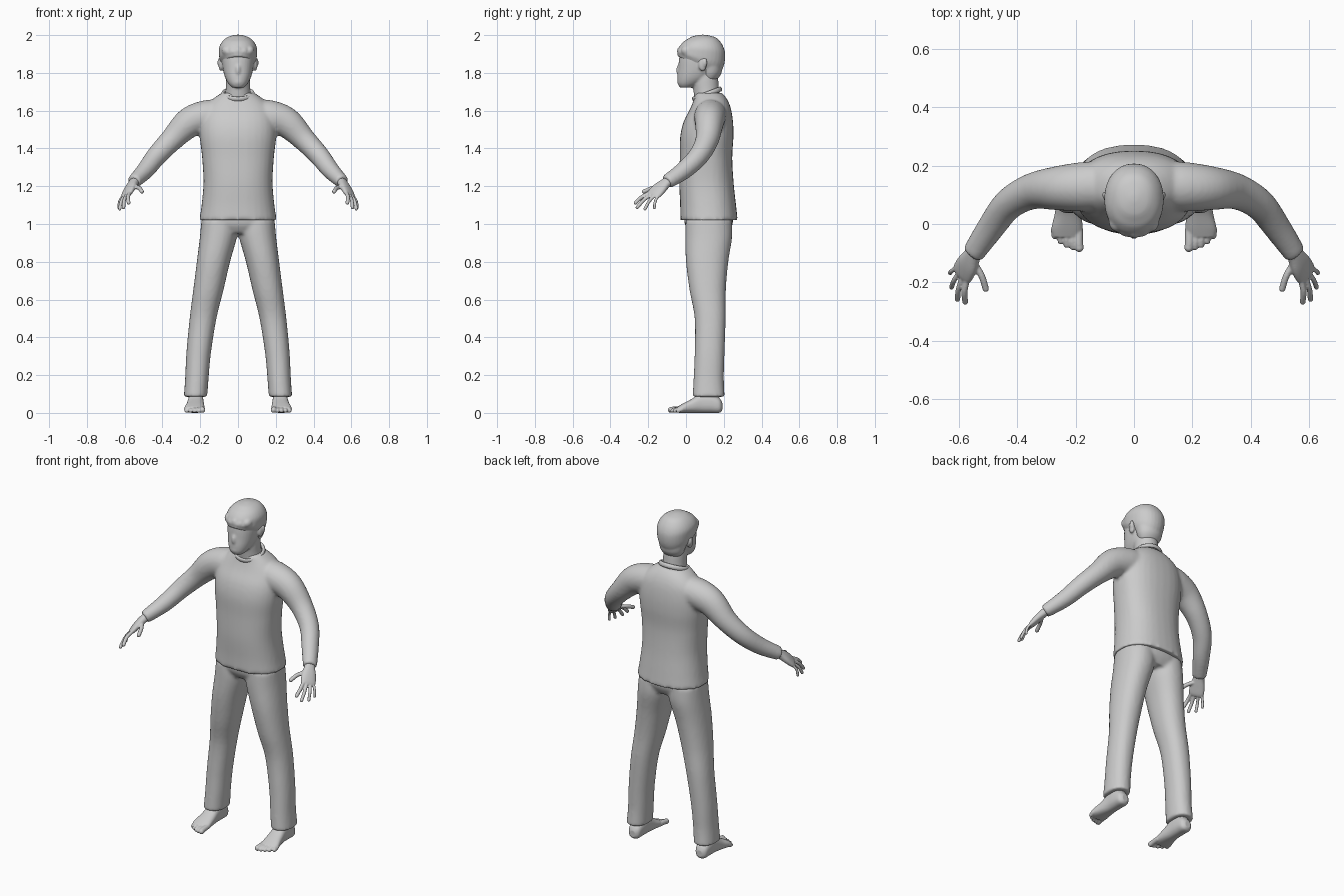
import bpy
import bmesh
import math
from mathutils import Vector, Matrix

old = bpy.data.objects.get("Cube")
if old:
    bpy.data.objects.remove(old, do_unlink=True)

grey = bpy.data.materials.new("plain grey")
grey.use_nodes = True
grey.diffuse_color = (0.6, 0.6, 0.6, 1)
grey.node_tree.nodes["Principled BSDF"].inputs["Base Color"].default_value = (0.6, 0.6, 0.6, 1)

UP = Vector((0, 0, 1))
RIGHT = Vector((1, 0, 0))


def spline(rows, t):
    """Catmull-Rom value along a list of equal-length rows."""
    i = min(int(t), len(rows) - 2)
    f = t - i
    a, b, c, d = (rows[min(max(i + k, 0), len(rows) - 1)] for k in (-1, 0, 1, 2))
    return [q + 0.5 * f * (r - p + f * (2 * p - 5 * q + 4 * r - s + f * (3 * (q - r) + s - p)))
            for p, q, r, s in zip(a, b, c, d)]


def loft(bm, rows, side=RIGHT, normal=None, power=2.0, flip=1, steps=5, sides=32):
    """Skin rings given as (x, y, z, half width, half depth)."""
    rings = []
    count = (len(rows) - 1) * steps
    for n in range(count + 1):
        x, y, z, w, d = spline(rows, n / steps)
        if normal is None:
            before = Vector(spline(rows, max(n - 1, 0) / steps)[:3])
            after = Vector(spline(rows, min(n + 1, count) / steps)[:3])
            axis = (after - before).normalized()
        else:
            axis = normal
        u = (side - axis * side.dot(axis)).normalized()
        v = axis.cross(u)
        ring = []
        for k in range(sides):
            ang = math.tau * k / sides
            c, s = math.cos(ang), math.sin(ang)
            p = Vector((x, y, z))
            p += u * math.copysign(abs(c) ** (2 / power), c) * w
            p += v * math.copysign(abs(s) ** (2 / power), s) * d
            p.x *= flip
            ring.append(bm.verts.new(p))
        rings.append(ring)
    for a, b in zip(rings, rings[1:]):
        for k in range(sides):
            j = (k + 1) % sides
            bm.faces.new((a[k], a[j], b[j], b[k]))
    bm.faces.new(rings[0])
    bm.faces.new(rings[-1])


def ball(bm, centre, size):
    m = Matrix.Translation(centre) @ Matrix.Diagonal((*size, 1))
    bmesh.ops.create_uvsphere(bm, u_segments=24, v_segments=16, radius=1, matrix=m)


def finger(bm, points, radius, flip):
    rows = [(*p, radius, radius) for p in points]
    loft(bm, rows, side=Vector((0.6, 0.7, 0.2)), flip=flip, sides=12)
    for p in (points[0], points[-1]):
        ball(bm, (p[0] * flip, p[1], p[2]), [radius] * 3)


def finish(name, bm, voxel=None, relax=4):
    """Turn the shells into one smooth, blended object."""
    bmesh.ops.recalc_face_normals(bm, faces=bm.faces)
    for f in bm.faces:
        f.smooth = True
    mesh = bpy.data.meshes.new(name)
    bm.to_mesh(mesh)
    bm.free()
    mesh.materials.append(grey)
    ob = bpy.data.objects.new(name, mesh)
    bpy.context.collection.objects.link(ob)
    if voxel:
        blend = ob.modifiers.new("blend", 'REMESH')
        blend.mode = 'VOXEL'
        blend.voxel_size = voxel
        blend.use_smooth_shade = True
        soft = ob.modifiers.new("soften", 'SMOOTH')
        soft.factor = 0.5
        soft.iterations = relax
    return ob


# Shirt: torso and both sleeves
bm = bmesh.new()
loft(bm, [(0, .122, 1.02, .205, .152), (0, .117, 1.1, .193, .148), (0, .108, 1.22, .183, .144),
          (0, .106, 1.35, .19, .139), (0, .11, 1.46, .202, .141), (0, .118, 1.54, .2, .131),
          (0, .13, 1.61, .18, .108), (0, .13, 1.66, .135, .088), (0, .12, 1.695, .085, .07)],
     normal=UP, power=2.35)
for s in (1, -1):
    loft(bm, [(.08, .135, 1.585, .08, .075), (.17, .128, 1.57, .085, .085), (.26, .123, 1.535, .076, .08),
              (.35, .112, 1.447, .062, .062), (.43, .068, 1.362, .054, .054),
              (.49, -.01, 1.285, .048, .047), (.553, -.102, 1.222, .04, .036)],
         side=Vector((0, 1, 0)), flip=s)
finish("shirt", bm, .01, 5)

# Collar band
bpy.ops.mesh.primitive_torus_add(major_segments=48, minor_segments=10, major_radius=.075,
                                 minor_radius=.009, location=(0, .112, 1.688), rotation=(.36, 0, 0))
collar = bpy.context.object
collar.name = "collar"
collar.scale = (1.06, 1, 1.5)
collar.data.materials.append(grey)
for f in collar.data.polygons:
    f.use_smooth = True

# Trousers: hips and both legs
bm = bmesh.new()
loft(bm, [(0, .122, .95, .15, .1), (0, .12, 1, .192, .127), (0, .12, 1.07, .18, .13)],
     normal=UP, power=2.3)
for s in (1, -1):
    loft(bm, [(.225, .12, .085, .062, .085), (.218, .12, .18, .062, .08), (.208, .125, .32, .065, .079),
              (.185, .128, .5, .071, .082), (.157, .115, .65, .08, .096), (.13, .112, .8, .088, .112),
              (.104, .12, .93, .098, .124), (.096, .12, 1.02, .098, .122)],
         normal=UP, power=2.2, flip=s)
finish("trousers", bm, .01, 4)

# Head: skull, jaw, neck, nose ridge and ears
bm = bmesh.new()
loft(bm, [(0, .0, 1.722, .03, .032), (0, .015, 1.742, .05, .058), (0, .04, 1.775, .068, .085),
          (0, .058, 1.82, .08, .099), (0, .068, 1.88, .086, .104), (0, .075, 1.94, .08, .1),
          (0, .08, 1.98, .04, .05)], normal=UP, power=2.2)
loft(bm, [(0, .118, 1.64, .075, .07), (0, .108, 1.7, .066, .068), (0, .1, 1.77, .064, .07),
          (0, .09, 1.83, .06, .07)], normal=UP)
ball(bm, (0, -.03, 1.815), (.016, .022, .035))
ball(bm, (0, -.022, 1.752), (.03, .025, .022))
for s in (1, -1):
    ball(bm, (s * .09, .088, 1.845), (.013, .022, .036))
    ball(bm, (s * .1, .1, 1.855), (.009, .013, .024))
finish("head", bm, .006, 4)

# Hair: cap tilted from nape to fringe, with soft locks
bm = bmesh.new()
loft(bm, [(0, .062, 1.84, .078, .118), (0, .074, 1.868, .096, .129), (0, .082, 1.9, .101, .127),
          (0, .086, 1.935, .1, .117), (0, .088, 1.968, .082, .094), (0, .088, 1.991, .052, .06),
          (0, .088, 2.002, .012, .014)], power=2.15)
loft(bm, [(0, .125, 1.765, .055, .04), (0, .13, 1.8, .073, .058), (0, .125, 1.86, .085, .07)], normal=UP)
for k in range(5):
    across = (k - 2) * .03
    ball(bm, (across, -.012 + across ** 2 * 6, 1.918 - .006 * (k % 2)), (.027, .036, .028))
finish("hair", bm, .006, 4)

for s, label in ((1, "left"), (-1, "right")):
    # Hand: wrist and palm, four fingers and a thumb
    bm = bmesh.new()
    across = Vector((.55, .8, -.2))
    loft(bm, [(.535, -.075, 1.24, .028, .024), (.553, -.105, 1.218, .03, .023),
              (.571, -.138, 1.19, .041, .021), (.588, -.168, 1.16, .043, .016),
              (.595, -.18, 1.148, .036, .01)], side=across, flip=s, power=2.3)
    first, last = Vector((.573, -.192, 1.165)), Vector((.61, -.149, 1.147))
    tips = [(.579, -.267, 1.112), (.606, -.258, 1.088), (.626, -.217, 1.08), (.631, -.168, 1.085)]
    for k, tip in enumerate(tips):
        base = first.lerp(last, k / 3)
        bend = base.lerp(Vector(tip), .5) + Vector((.006, -.004, .005))
        finger(bm, [base, bend, Vector(tip)], .0105 - .0008 * k, s)
    finger(bm, [Vector((.552, -.128, 1.2)), Vector((.523, -.178, 1.19)), Vector((.509, -.222, 1.172))], .0115, s)
    finish(label + "_hand", bm, .004, 3)

    # Foot: ankle, sole and five toes
    bm = bmesh.new()
    loft(bm, [(.224, .192, .034, .018, .02), (.224, .175, .04, .036, .04), (.224, .13, .052, .041, .052),
              (.224, .08, .052, .042, .052), (.226, .03, .037, .047, .037), (.23, -.015, .025, .053, .025),
              (.231, -.045, .017, .047, .016)], side=RIGHT, normal=Vector((0, -1, 0)), power=2.4, flip=s)
    loft(bm, [(.224, .13, .04, .036, .045), (.224, .132, .09, .036, .043), (.224, .13, .15, .038, .045)],
         normal=UP, flip=s)
    for k in range(5):
        x = .19 + .021 * k
        reach = -.085 + .0025 * k * k
        thick = .0155 if k == 0 else .0115
        finger(bm, [Vector((x, -.02, .022)), Vector((x, reach + .025, .019)),
                    Vector((x - .002, reach + .004, thick))], thick, s)
    finish(label + "_foot", bm, .004, 3)
